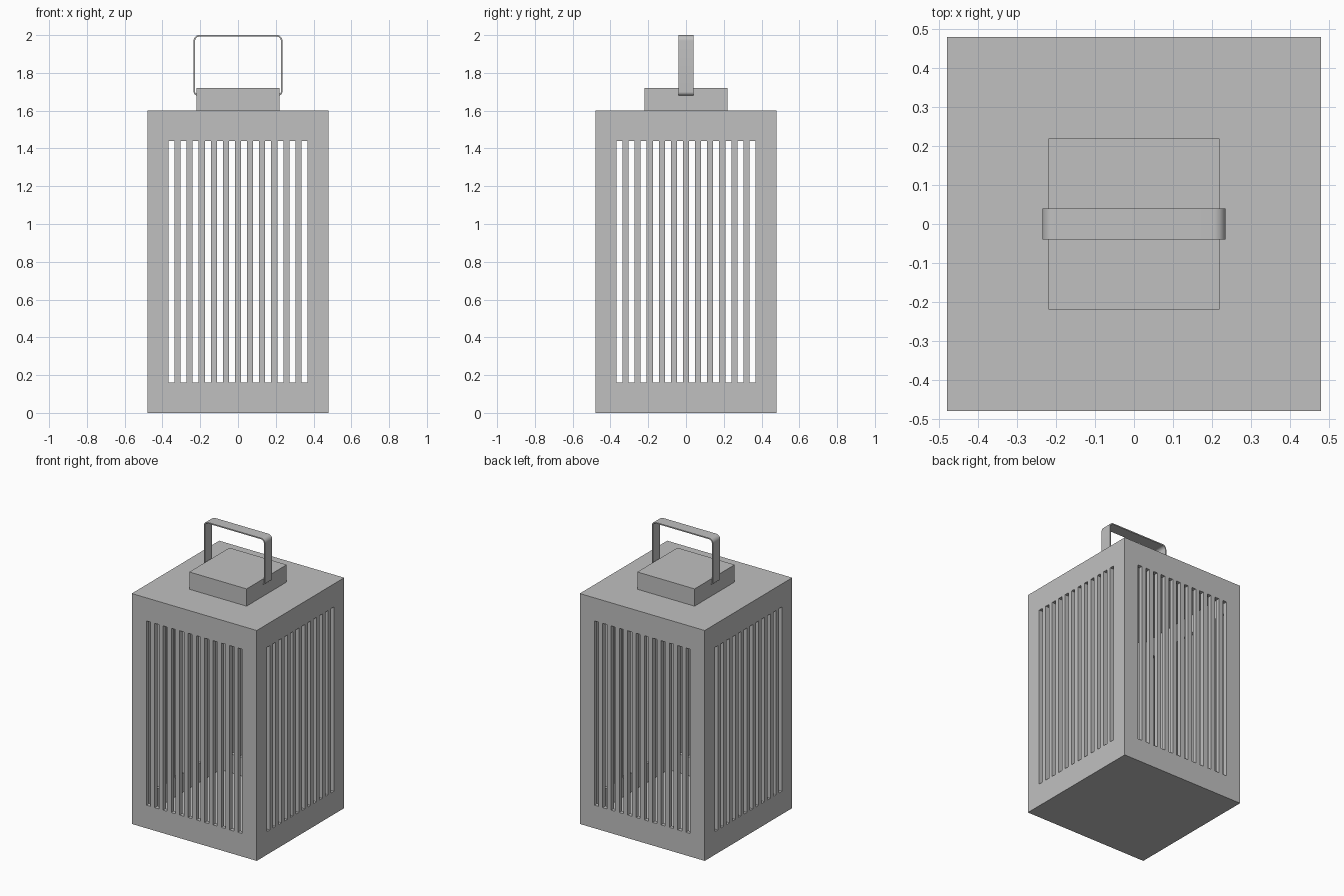
import bpy, bmesh, math
from mathutils import Matrix, Vector

if "Cube" in bpy.data.objects:
    bpy.data.objects.remove(bpy.data.objects["Cube"])

grey = bpy.data.materials.new("plain_grey")
grey.diffuse_color = (0.53, 0.53, 0.53, 1)
grey.use_nodes = True
grey.node_tree.nodes["Principled BSDF"].inputs["Base Color"].default_value = grey.diffuse_color


def finish(name, bm):
    bmesh.ops.recalc_face_normals(bm, faces=bm.faces[:])
    mesh = bpy.data.meshes.new(name)
    bm.to_mesh(mesh)
    bm.free()
    mesh.materials.append(grey)
    ob = bpy.data.objects.new(name, mesh)
    bpy.context.collection.objects.link(ob)
    return ob


# Lantern body: four slotted walls, closed floor and roof, hollow inside
HALF, TOP = 0.48, 1.60
SLOTS, PITCH, SLOT_W = 12, 0.064, 0.032
us = [-HALF]
for i in range(SLOTS):
    c = (i - (SLOTS - 1) / 2) * PITCH
    us += [c - SLOT_W / 2, c + SLOT_W / 2]
us.append(HALF)
zs = [0, 0.16, 1.44, TOP]

bm = bmesh.new()
for side in range(4):
    rot = Matrix.Rotation(side * math.pi / 2, 3, 'Z')
    grid = [[bm.verts.new(rot @ Vector((u, -HALF, z))) for z in zs] for u in us]
    for i in range(len(us) - 1):
        for j in range(3):
            if j == 1 and i % 2 == 1:
                continue  # open slot
            bm.faces.new((grid[i][j], grid[i + 1][j],
                          grid[i + 1][j + 1], grid[i][j + 1]))
bmesh.ops.remove_doubles(bm, verts=bm.verts[:], dist=0.0001)
for level in (0, TOP):
    rim = [e for e in bm.edges if all(abs(v.co.z - level) < 1e-4 for v in e.verts)]
    bmesh.ops.contextual_create(bm, geom=rim)
body = finish("lantern_body", bm)
shell = body.modifiers.new("wall_thickness", 'SOLIDIFY')
shell.thickness = 0.03
shell.offset = -1
shell.use_even_offset = True

# Square cap on the roof
bm = bmesh.new()
bmesh.ops.create_cube(bm, size=1, matrix=Matrix.Translation((0, 0, 1.66))
                      @ Matrix.Diagonal((0.44, 0.44, 0.12, 1)))
finish("top_cap", bm)

# Flat strap handle with rounded corners, its ends curling into the cap
STRAP = 0.008
pairs = []  # (outer, inner) points of the right half, bottom to top
for cx, cz, r, start in ((0.215, 1.70, 0.02, -90), (0.205, 1.97, 0.03, 0)):
    for k in range(9):
        a = math.radians(start + 90 * k / 8)
        pairs.append([(cx + q * math.cos(a), cz + q * math.sin(a))
                      for q in (r, r - STRAP)])
pairs += [[(-x, z) for x, z in p] for p in reversed(pairs)]

bm = bmesh.new()
rings = []
for (ox, oz), (ix, iz) in pairs:
    rings.append([bm.verts.new(p) for p in (
        (ox, -0.04, oz), (ox, 0.04, oz), (ix, 0.04, iz), (ix, -0.04, iz))])
for a, b in zip(rings, rings[1:]):
    for k in range(4):
        n = (k + 1) % 4
        bm.faces.new((a[k], a[n], b[n], b[k]))
bm.faces.new(rings[0])
bm.faces.new(rings[-1])
handle = finish("handle", bm)
bpy.context.view_layer.objects.active = handle
handle.select_set(True)
bpy.ops.object.shade_smooth_by_angle(angle=math.radians(35))
